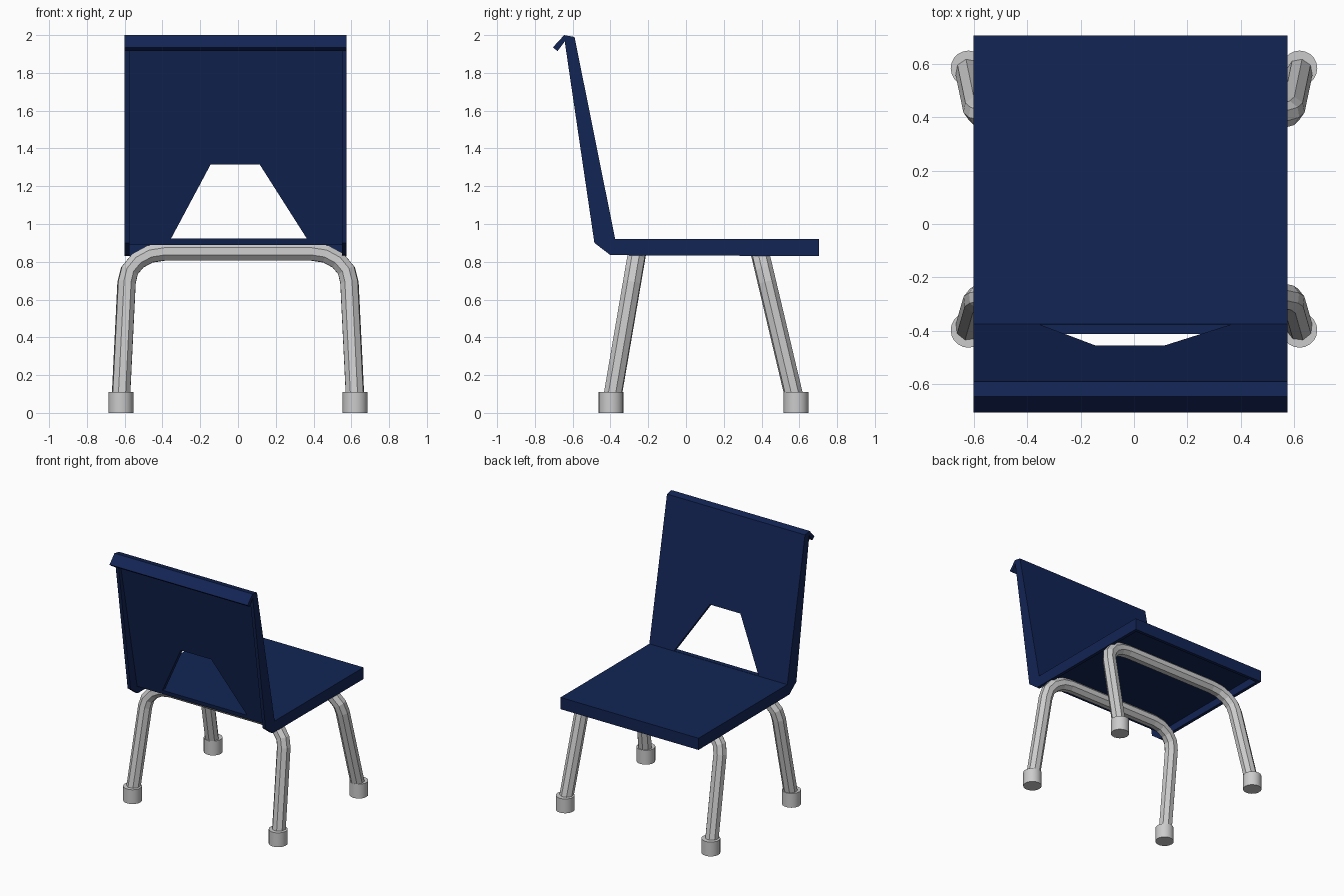
import bpy, bmesh, math
from mathutils import Vector

if "Cube" in bpy.data.objects:
    bpy.data.objects.remove(bpy.data.objects["Cube"])

BLUE = bpy.data.materials.new("navy_plastic")
BLUE.diffuse_color = (0.006, 0.018, 0.09, 1)
BLUE.use_nodes = True
BLUE.node_tree.nodes["Principled BSDF"].inputs["Base Color"].default_value = BLUE.diffuse_color
X0, X1, T = -0.60, 0.575, 0.025     # shell sides and flange thickness


def prism(name, points, offset, mat=None):
    """Extrude a closed 3D polygon along an offset vector."""
    bm = bmesh.new()
    face = bm.faces.new([bm.verts.new(p) for p in points])
    new = bmesh.ops.extrude_face_region(bm, geom=[face])["geom"]
    bmesh.ops.translate(bm, vec=offset, verts=[v for v in new if isinstance(v, bmesh.types.BMVert)])
    bmesh.ops.recalc_face_normals(bm, faces=bm.faces)
    me = bpy.data.meshes.new(name)
    bm.to_mesh(me)
    bm.free()
    ob = bpy.data.objects.new(name, me)
    bpy.context.collection.objects.link(ob)
    if mat:
        me.materials.append(mat)
    return ob


def side_prism(name, profile, xa, xb):
    return prism(name, [(xa, y, z) for y, z in profile], (xb - xa, 0, 0), BLUE)


# Bent sheet: seat, backrest and rolled top lip
outer = [(0.705, 0.92), (-0.375, 0.92), (-0.59, 1.99), (-0.645, 2.0),
         (-0.705, 1.935), (-0.68, 1.915), (-0.642, 1.966)]
shell = side_prism("seat_and_back",
                   outer + [(-0.62, 1.965), (-0.405, 0.89), (0.705, 0.89)], X0 + T, X1 - T)

# Trapezoid opening in the backrest
hole = [(-0.355, 0.922), (0.365, 0.922), (0.115, 1.315), (-0.145, 1.315)]
cutter = prism("back_opening_cutter", [(x, -0.9, z) for x, z in hole], (0, 0.7, 0))
cutter.hide_render = True
cutter.hide_set(True)
mod = shell.modifiers.new("opening", "BOOLEAN")
mod.operation = "DIFFERENCE"
mod.solver = "EXACT"
mod.object = cutter
bpy.context.view_layer.objects.active = shell
bpy.ops.object.modifier_apply(modifier=mod.name)
bpy.data.objects.remove(cutter)

# Side flanges and front flange
flange = outer + [(-0.485, 0.90), (-0.40, 0.835), (0.705, 0.83)]
side_prism("left_flange", flange, X0, X0 + T)
side_prism("right_flange", flange, X1 - T, X1)
side_prism("front_flange", [(0.68, 0.83), (0.705, 0.83), (0.705, 0.89), (0.68, 0.89)],
           X0 + T, X1 - T)


def leg_frame(name, y_top, y_foot):
    """Bent tube: two splayed legs joined by a bar under the seat."""
    z_bar, z_foot, r = 0.853, 0.04, 0.20
    half = [(0.622, z_foot), (0.59, 0.69)]
    for i in range(1, 5):
        a = math.radians(22.5 * i)
        half.append((0.39 + r * math.cos(a), z_bar - (z_bar - 0.69) * (1 - math.sin(a))))
    path = [(-x, z) for x, z in half] + half[::-1]
    cu = bpy.data.curves.new(name, "CURVE")
    cu.dimensions = "3D"
    cu.bevel_depth = 0.05
    cu.bevel_resolution = 2
    cu.use_fill_caps = True
    sp = cu.splines.new("POLY")
    sp.points.add(len(path) - 1)
    for p, (x, z) in zip(sp.points, path):
        y = y_foot + (y_top - y_foot) * (z - z_foot) / (z_bar - z_foot)
        p.co = (x, y, z, 1)
    sp.use_smooth = False
    ob = bpy.data.objects.new(name, cu)
    bpy.context.collection.objects.link(ob)
    bpy.ops.object.select_all(action="DESELECT")
    ob.select_set(True)
    bpy.context.view_layer.objects.active = ob
    bpy.ops.object.convert(target="MESH")

    # Foot caps
    for side, x in (("left", -0.62), ("right", 0.62)):
        bpy.ops.mesh.primitive_cylinder_add(vertices=20, radius=0.066, depth=0.11,
                                            location=(x, y_foot + 0.0, 0.055))
        cap = bpy.context.object
        cap.name = f"{name}_{side}_foot"
        bpy.ops.object.shade_smooth_by_angle(angle=math.radians(30))


leg_frame("rear_leg_frame", -0.258, -0.397)
leg_frame("front_leg_frame", 0.39, 0.583)
